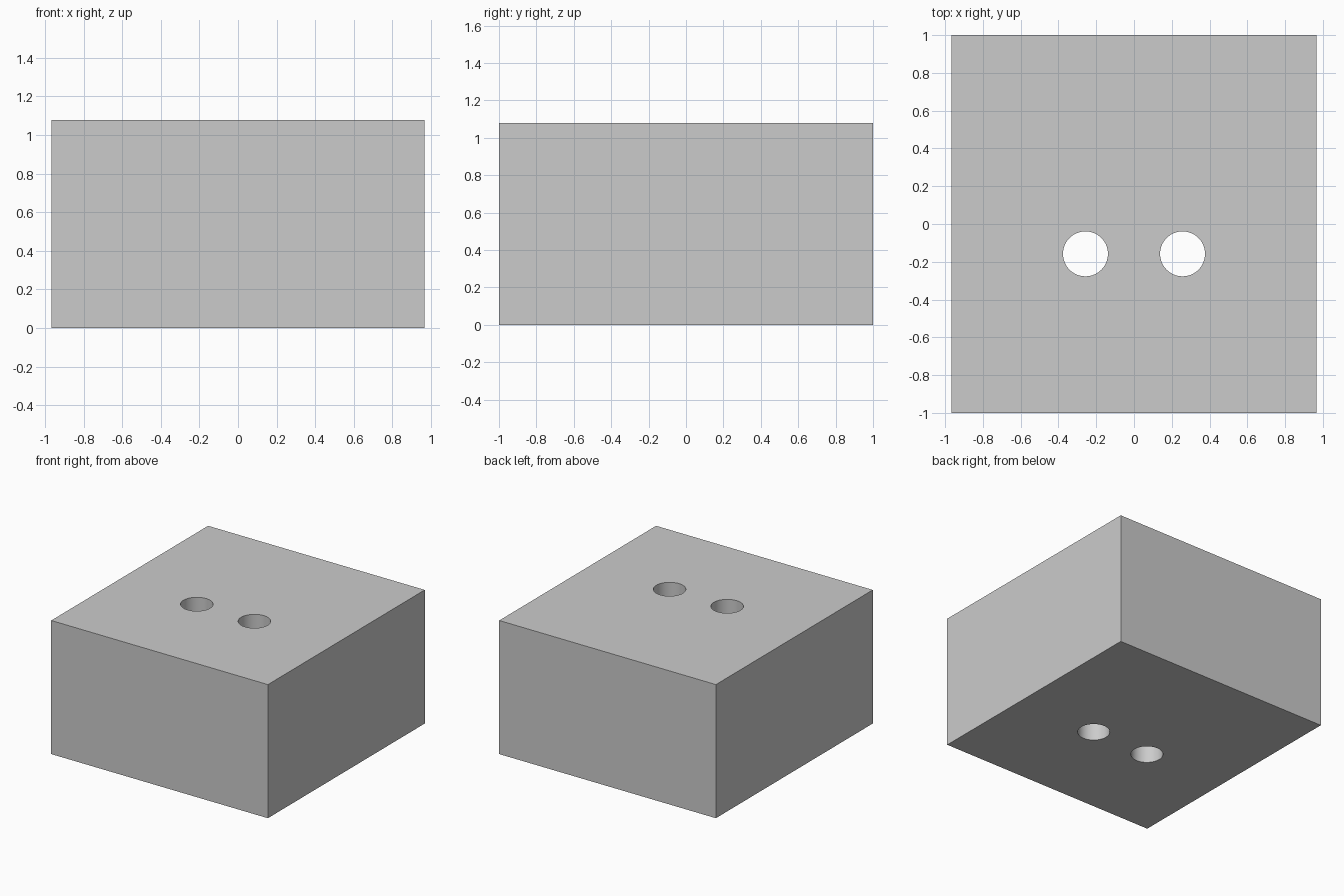
import bpy

if "Cube" in bpy.data.objects:
    bpy.data.objects.remove(bpy.data.objects["Cube"])

WIDTH, DEPTH, HEIGHT = 1.934, 2.0, 1.078
HOLE_X, HOLE_Y, HOLE_R = 0.257, -0.158, 0.119

# Solid block standing on the ground
bpy.ops.mesh.primitive_cube_add(size=1, location=(0, 0, HEIGHT / 2))
block = bpy.context.object
block.name = "block"
block.scale = (WIDTH, DEPTH, HEIGHT)
bpy.ops.object.transform_apply(location=True, rotation=False, scale=True)

# Two round holes straight through, mirrored left and right
for side, sx in (("left", -1), ("right", 1)):
    bpy.ops.mesh.primitive_cylinder_add(
        vertices=64, radius=HOLE_R, depth=HEIGHT + 0.4,
        location=(sx * HOLE_X, HOLE_Y, HEIGHT / 2))
    cutter = bpy.context.object
    cutter.name = f"{side}_hole_cutter"
    cutter.hide_render = True
    cutter.display_type = 'WIRE'
    cut = block.modifiers.new(f"{side}_hole", 'BOOLEAN')
    cut.operation = 'DIFFERENCE'
    cut.solver = 'EXACT'
    cut.object = cutter
    # Bake the cut so the block stands alone
    bpy.context.view_layer.objects.active = block
    bpy.ops.object.modifier_apply(modifier=cut.name)
    bpy.data.objects.remove(cutter)

# Smooth hole walls, crisp edges
block.select_set(True)
bpy.context.view_layer.objects.active = block
bpy.ops.object.shade_smooth_by_angle()
